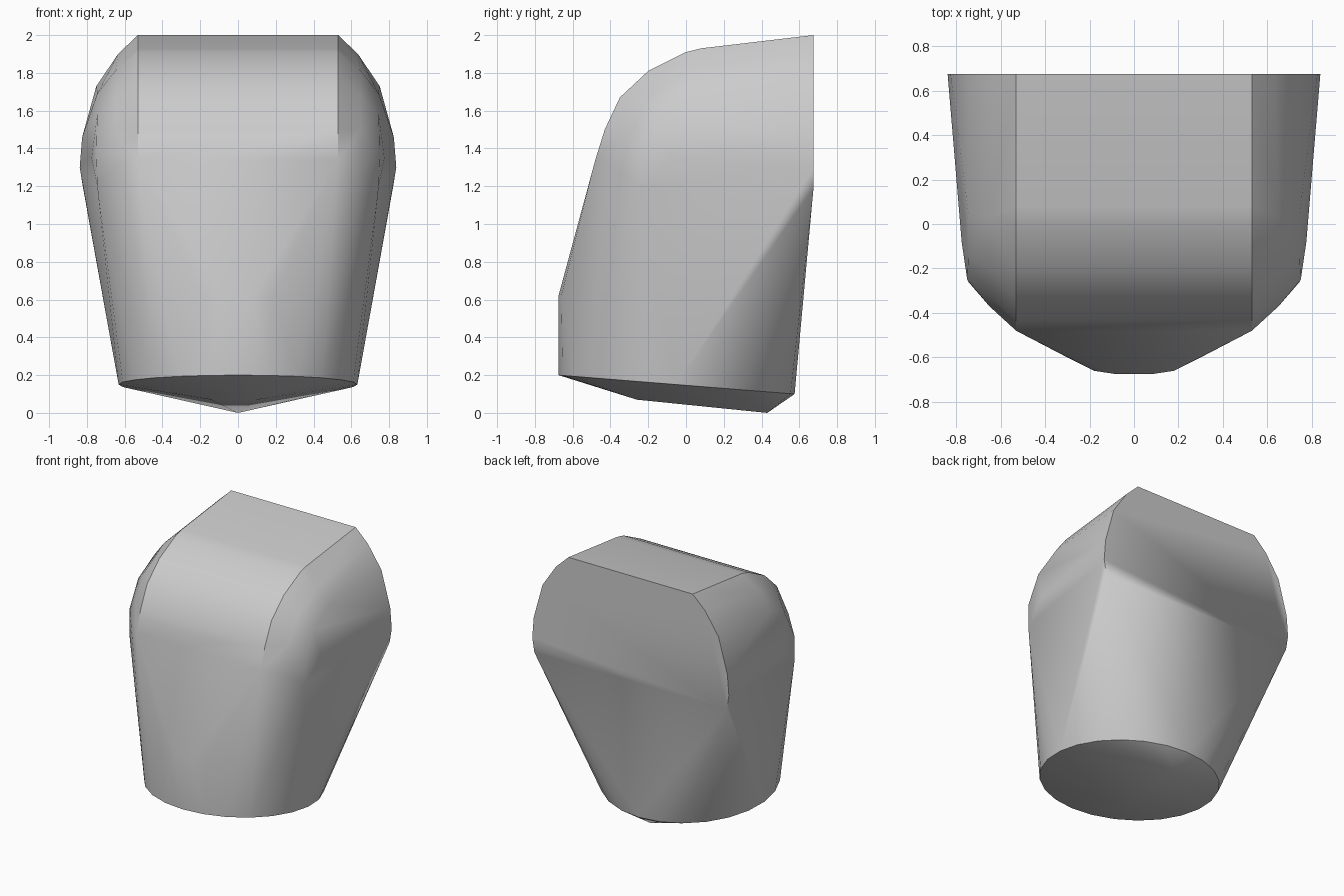
import bpy, bmesh, math

cube = bpy.data.objects.get("Cube")
if cube:
    bpy.data.objects.remove(cube, do_unlink=True)

BACK = 0.675
points = []


def pair(x, y, z):
    """Add a point and its mirror across x = 0."""
    points.extend([(x, y, z), (-x, y, z)])


# Rounded rim of the flat back
for x, z in [(0.53, 2.0), (0.635, 1.9), (0.75, 1.73), (0.825, 1.46), (0.838, 1.3), (0.82, 1.19)]:
    pair(x, BACK, z)

# Curved crown that sweeps from the back down to the front
for y, z in [(0.08, 1.93), (0, 1.91), (-0.2, 1.81), (-0.35, 1.67), (-0.43, 1.5), (-0.48, 1.34)]:
    pair(0.53, y, z)

# Rounded shoulders
for x, y, z in [(0.65, 0.03, 1.81), (0.65, -0.2, 1.68), (0.65, -0.32, 1.5), (0.65, -0.37, 1.3),
                (0.745, 0.05, 1.69), (0.745, -0.15, 1.58), (0.75, -0.25, 1.38), (0.745, -0.26, 1.2),
                (0.775, -0.08, 1.35)]:
    pair(x, y, z)

# Upright lower front
for x, y in [(0.08, -0.675), (0.18, -0.66)]:
    pair(x, y, 0.62)

# Tilted round foot with a shallow point underneath
SIDES = 24
for i in range(SIDES):
    a = math.tau * i / SIDES
    y = -0.05 + 0.625 * math.sin(a)
    points.append((0.632 * math.cos(a), y, 0.15 - 0.08 * (y + 0.05)))
points.extend([(0, 0.43, 0), (-0.14, -0.26, 0.07), (0.1, -0.26, 0.07)])

# Skin the points as one convex shell
bm = bmesh.new()
for p in points:
    bm.verts.new(p)
hull = bmesh.ops.convex_hull(bm, input=bm.verts)
loose = {v for v in hull["geom_interior"] + hull["geom_unused"]
         if isinstance(v, bmesh.types.BMVert)}
bmesh.ops.delete(bm, geom=list(loose), context='VERTS')
bmesh.ops.dissolve_limit(bm, angle_limit=math.radians(0.5), verts=bm.verts, edges=bm.edges)
bmesh.ops.recalc_face_normals(bm, faces=bm.faces)
mesh = bpy.data.meshes.new("rounded_shell")
bm.to_mesh(mesh)
bm.free()

# Plain grey finish
grey = bpy.data.materials.new("light_grey")
grey.use_nodes = True
colour = (0.6, 0.6, 0.6, 1)
grey.diffuse_color = colour
grey.node_tree.nodes["Principled BSDF"].inputs["Base Color"].default_value = colour
mesh.materials.append(grey)

shell = bpy.data.objects.new("rounded_shell", mesh)
bpy.context.collection.objects.link(shell)
bpy.ops.object.select_all(action='DESELECT')
shell.select_set(True)
bpy.context.view_layer.objects.active = shell
bpy.ops.object.shade_smooth_by_angle(angle=math.radians(35))
